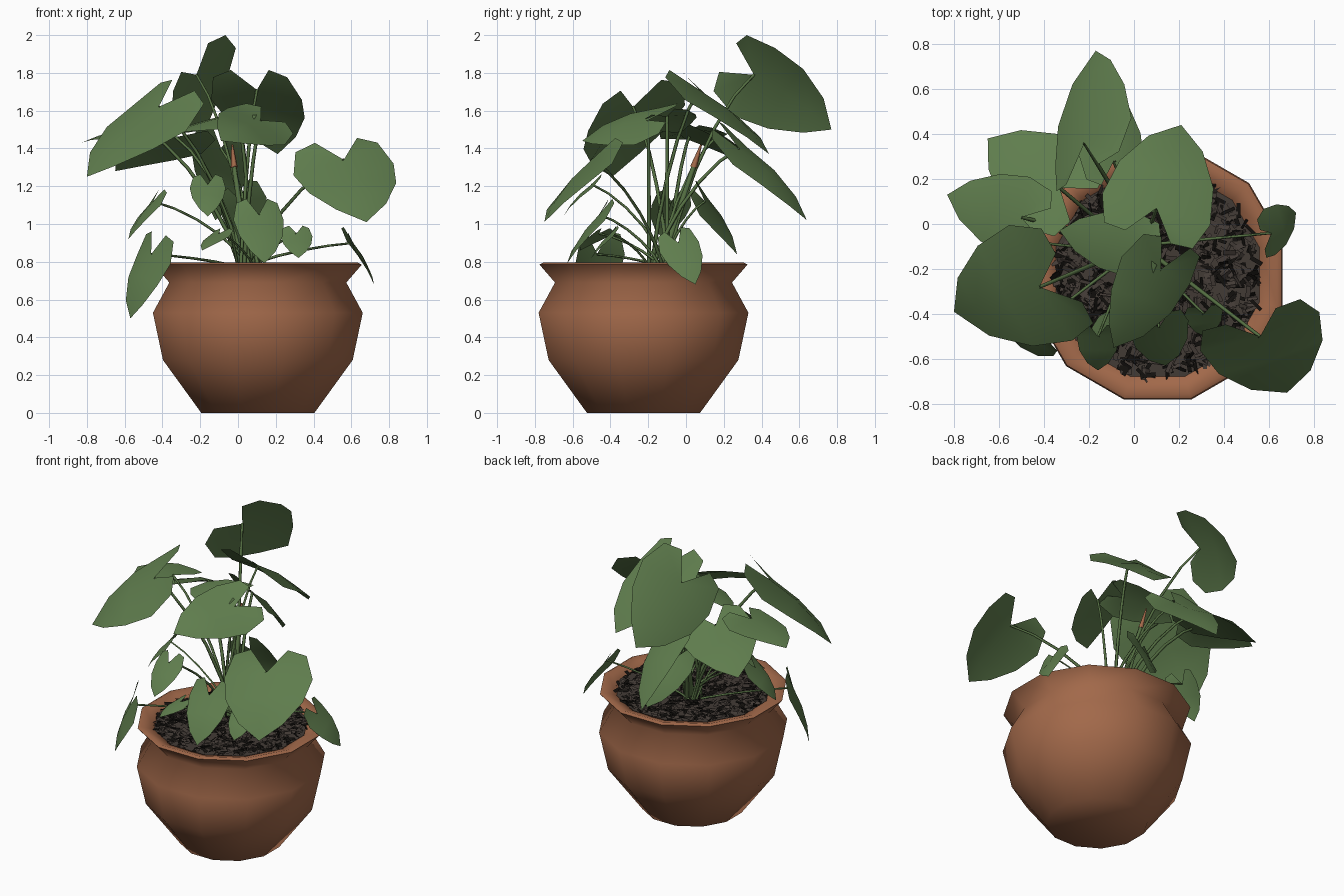
import bpy, bmesh, math, random
from mathutils import Vector, Matrix

random.seed(4)
if "Cube" in bpy.data.objects:
    bpy.data.objects.remove(bpy.data.objects["Cube"], do_unlink=True)


def material(name, color):
    mat = bpy.data.materials.new(name)
    mat.use_nodes = True
    mat.diffuse_color = (*color, 1)
    mat.node_tree.nodes["Principled BSDF"].inputs["Base Color"].default_value = (*color, 1)
    return mat


terracotta = material("terracotta", (0.36, 0.14, 0.068))
leaf_green = material("leaf green", (0.115, 0.205, 0.075))
stem_green = material("stem green", (0.09, 0.16, 0.055))
soil_brown = material("soil brown", (0.055, 0.043, 0.036))
soil_black = material("soil black", (0.006, 0.005, 0.004))

POT = Vector((0.105, -0.225, 0))
CROWN = Vector((0.06, -0.14, 0.76))


def finish(bm, name, mats, smooth_angle=None):
    mesh = bpy.data.meshes.new(name)
    bm.to_mesh(mesh)
    bm.free()
    for mat in mats:
        mesh.materials.append(mat)
    obj = bpy.data.objects.new(name, mesh)
    bpy.context.collection.objects.link(obj)
    if smooth_angle:
        bpy.ops.object.select_all(action='DESELECT')
        obj.select_set(True)
        bpy.context.view_layer.objects.active = obj
        bpy.ops.object.shade_smooth_by_angle(angle=math.radians(smooth_angle))
    return obj


# Pot: twelve-sided turned profile with a soft flared lip
def build_pot():
    sides = 12
    profile = [(0.31, 0), (0.52, 0.28), (0.575, 0.53), (0.485, 0.69),
               (0.57, 0.785), (0.55, 0.795), (0.47, 0.77), (0.44, 0.68)]
    bm = bmesh.new()
    rings = []
    for radius, z in profile:
        ring = []
        for i in range(sides):
            a = math.tau * (i + 0.5) / sides
            ring.append(bm.verts.new(POT + Vector((radius * math.cos(a), radius * math.sin(a), z))))
        rings.append(ring)
    for low, high in zip(rings, rings[1:]):
        for i in range(sides):
            j = (i + 1) % sides
            bm.faces.new((low[i], low[j], high[j], high[i]))
    bm.faces.new(rings[0][::-1])
    finish(bm, "pot", [terracotta], 100)


# Soil: a disc covered with loose tilted chips
def build_soil():
    bm = bmesh.new()
    bmesh.ops.create_circle(bm, cap_ends=True, segments=24, radius=0.475,
                            matrix=Matrix.Translation(POT + Vector((0, 0, 0.765))))
    finish(bm, "soil", [soil_brown])
    bm = bmesh.new()
    for n in range(1000):
        r, a = 0.46 * math.sqrt(random.random()), random.uniform(0, math.tau)
        place = Matrix.Translation(POT + Vector((r * math.cos(a), r * math.sin(a), random.uniform(0.768, 0.788))))
        turn = Matrix.Rotation(random.uniform(0, math.tau), 4, 'Z') @ Matrix.Rotation(random.uniform(-0.8, 0.8), 4, 'X')
        size = Matrix.Diagonal((random.uniform(0.015, 0.035), random.uniform(0.006, 0.012), 1, 1))
        chip = bmesh.ops.create_grid(bm, x_segments=1, y_segments=1, size=1, matrix=place @ turn @ size)
        for f in chip["verts"][0].link_faces:
            f.material_index = n % 2
    finish(bm, "soil_chips", [soil_brown, soil_black])


# Leaf: heart-shaped blade with a raised midrib and drooping sides
EDGE = [(0.42, -0.33), (0.82, -0.27), (1, 0.06), (0.87, 0.42), (0.5, 0.76)]
RIB = [0, 0.35, 0.7, 1]


def build_leaf(name, notch, tip, width, roll):
    notch, tip = Vector(notch), Vector(tip)
    along = tip - notch
    length = along.length
    side = along.cross(Vector((0, 0, 1))).normalized()
    side.rotate(Matrix.Rotation(-math.radians(roll), 3, along.normalized()))
    up = side.cross(along).normalized()
    bm = bmesh.new()

    def point(u, v):
        lift = length * 0.24 * max(v, 0) * (1 - v) - 0.1 * width * u * u
        return bm.verts.new(notch + along * v + side * (u * width / 2) + up * lift)

    rib = [point(0, v) for v in RIB]
    for s in (-1, 1):
        e = [point(s * u, v) for u, v in EDGE]
        fans = [(rib[0], e[0], e[1]), (rib[0], e[1], e[2]), (rib[0], e[2], rib[1]),
                (rib[1], e[2], e[3]), (rib[1], e[3], rib[2]),
                (rib[2], e[3], e[4]), (rib[2], e[4], rib[3])]
        for tri in fans:
            bm.faces.new(tri if s > 0 else tri[::-1])
    finish(bm, name + "_leaf", [leaf_green], 60)


# Tube: a tapered bezier with handles given as points
def build_tube(name, start, out, into, end, thickness, mat, taper=0.8):
    curve = bpy.data.curves.new(name, 'CURVE')
    curve.dimensions = '3D'
    curve.bevel_depth = thickness
    curve.bevel_resolution = 0
    curve.resolution_u = 5
    spline = curve.splines.new('BEZIER')
    spline.bezier_points.add(1)
    a, b = spline.bezier_points
    a.co, a.handle_left, a.handle_right = start, start, out
    b.co, b.handle_left, b.handle_right = end, into, end
    a.radius, b.radius = 1.2, taper
    curve.materials.append(mat)
    bpy.context.collection.objects.link(bpy.data.objects.new(name, curve))


# Stem: arches from the crown to the leaf notch
def build_stem(name, notch, thickness):
    end = Vector(notch)
    start = CROWN + Vector((random.uniform(-0.06, 0.06), random.uniform(-0.06, 0.06), 0))
    rise = end.z - start.z
    flat = (end - start) * 0.35
    flat.z = 0
    build_tube(name + "_stem", start, start + flat * 0.5 + Vector((0, 0, rise * 0.45)),
               end - flat - Vector((0, 0, rise * 0.12)), end, thickness, stem_green)


# Leaves: notch, tip, width, roll
UPPER = {
    "top_back": ((-.22, .36, 1.79), (-.17, .77, 1.5), .54, 55),
    "big_right": ((-.42, -.28, 1.62), (-.8, -.39, 1.25), .6, 18),
    "big_left": ((.56, -.5, 1.34), (.68, -.75, 1.01), .56, -10),
    "back_center": ((.1, .07, 1.71), (.21, .44, 1.37), .5, 0),
    "back_right": ((-.33, .16, 1.46), (-.65, .38, 1.28), .46, -12),
    "far_right": ((-.5, .03, 1.5), (-.83, .13, 1.43), .36, 5),
    "middle": ((0, -.1, 1.57), (-.33, -.03, 1.48), .3, 15),
    "front_center": ((.12, -.2, 1.55), (-.09, -.55, 1.44), .38, 32),
    "back_low": ((-.09, .28, 1.4), (-.12, .64, 1.02), .32, -25),
}
LOWER = {
    "hanging_right": ((-.46, -.47, .84), (-.57, -.48, .5), .32, 30),
    "hanging_left": ((.61, -.04, .9), (.72, .05, .68), .22, -30),
    "front_low": ((.11, -.46, 1.05), (.14, -.63, .79), .27, 0),
    "front_small": ((-.16, -.5, 1.21), (-.16, -.65, 1.04), .19, 0),
    "left_small": ((.31, -.4, .95), (.32, -.5, .82), .17, 0),
    "right_small": ((-.1, -.46, .95), (-.19, -.56, .86), .15, 0),
    "back_small": ((.02, .1, 1.12), (.1, .27, .84), .26, 40),
    "side_small": ((-.45, -.08, 1.12), (-.58, -.12, .92), .22, 0),
}

build_pot()
build_soil()
for group, thickness in ((UPPER, 0.01), (LOWER, 0.007)):
    for name, (notch, tip, width, roll) in group.items():
        build_leaf(name, notch, tip, width, roll)
        build_stem(name, notch, thickness)

# Young shoot with a dry brown sheath at its end
neck, point = Vector((-0.02, 0.04, 1.3)), Vector((-0.03, 0.08, 1.42))
build_tube("young_shoot", CROWN, CROWN.lerp(neck, 0.3), CROWN.lerp(neck, 0.7), neck, 0.018, stem_green)
build_tube("shoot_sheath", neck, neck.lerp(point, 0.3), neck.lerp(point, 0.7), point, 0.016, terracotta, 0.3)
